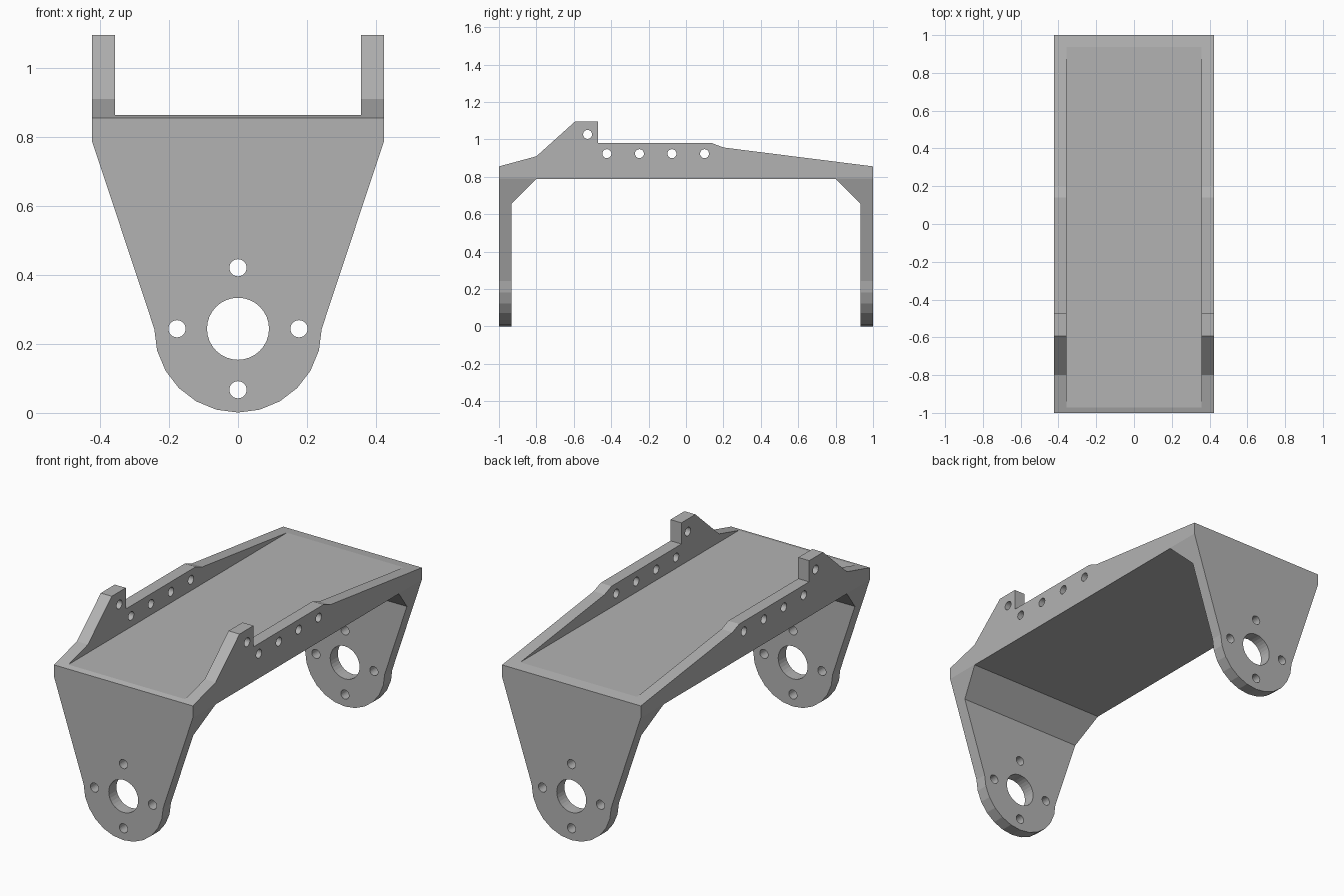
import bpy, bmesh
from math import sin, cos, radians, tau

if "Cube" in bpy.data.objects:
    bpy.data.objects.remove(bpy.data.objects["Cube"], do_unlink=True)

grey = bpy.data.materials.new("plain grey")
grey.use_nodes = True
grey.diffuse_color = (0.45, 0.45, 0.45, 1)
grey.node_tree.nodes["Principled BSDF"].inputs["Base Color"].default_value = grey.diffuse_color


def prism(name, outlines, axis, reach):
    """Extrude (across, z) outlines along x or y from -reach to +reach."""
    bm = bmesh.new()
    for outline in outlines:
        place = (lambda a, z: (-reach, a, z)) if axis == "x" else (lambda a, z: (a, -reach, z))
        face = bm.faces.new([bm.verts.new(place(a, z)) for a, z in outline])
        ext = bmesh.ops.extrude_face_region(bm, geom=[face], use_keep_orig=True)
        new = [v for v in ext["geom"] if isinstance(v, bmesh.types.BMVert)]
        move = (2 * reach, 0, 0) if axis == "x" else (0, 2 * reach, 0)
        bmesh.ops.translate(bm, verts=new, vec=move)
    bmesh.ops.recalc_face_normals(bm, faces=bm.faces)
    mesh = bpy.data.meshes.new(name)
    bm.to_mesh(mesh)
    bm.free()
    mesh.materials.append(grey)
    obj = bpy.data.objects.new(name, mesh)
    bpy.context.collection.objects.link(obj)
    return obj


def combine(body, tool, operation):
    """Apply a boolean to the body and discard the tool."""
    mod = body.modifiers.new(operation, "BOOLEAN")
    mod.object, mod.operation, mod.solver = tool, operation, "EXACT"
    bpy.context.view_layer.update()
    result = bpy.data.meshes.new_from_object(body.evaluated_get(bpy.context.evaluated_depsgraph_get()))
    body.modifiers.clear()
    body.data = result
    bpy.data.objects.remove(tool, do_unlink=True)


def circle(a, z, r, n=24):
    return [(a + r * cos(tau * i / n), z + r * sin(tau * i / n)) for i in range(n)]


WIDTH, HUB_Z, HUB_R, UNDER = 0.424, 0.244, 0.243, 0.788

# Side outline: rail tops, end legs and corner braces
rail_top = [(1, 0.856), (0.2, 0.957), (0.14, 0.98), (-0.47, 0.98),
            (-0.47, 1.097), (-0.592, 1.097), (-0.8, 0.91), (-1, 0.856)]
front_leg = [(-1, -0.1), (-0.933, -0.1), (-0.933, 0.655), (-0.8, UNDER)]
back_leg = [(-y, z) for y, z in reversed(front_leg)]
bracket = prism("bracket_body", [rail_top + front_leg + back_leg], "x", 0.6)

# End outline: straight rails, tapering sides and rounded foot
foot = [(HUB_R * cos(radians(a)), HUB_Z - HUB_R * sin(radians(a))) for a in range(0, 181, 15)]
end_outline = [(-WIDTH, 0.79), (-WIDTH, 1.3), (WIDTH, 1.3), (WIDTH, 0.79)] + foot
combine(bracket, prism("end_shape", [end_outline], "y", 1.2), "INTERSECT")

# Channel between the side rails
channel = [(-0.357, 0.864), (0.357, 0.864), (0.357, 1.4), (-0.357, 1.4)]
combine(bracket, prism("channel_cutter", [channel], "y", 1.3), "DIFFERENCE")

# Bearing hole and four bolt holes through both end plates
end_holes = [circle(0, HUB_Z, 0.09, 32)]
end_holes += [circle(dx * 0.177, HUB_Z + dz * 0.177, 0.025)
              for dx, dz in ((1, 0), (-1, 0), (0, 1), (0, -1))]
combine(bracket, prism("end_hole_cutter", end_holes, "y", 1.3), "DIFFERENCE")

# Row of holes and raised tab hole through both rails
rail_holes = [circle(-0.423 + 0.174 * i, 0.924, 0.024) for i in range(4)]
rail_holes.append(circle(-0.526, 1.027, 0.024))
combine(bracket, prism("rail_hole_cutter", rail_holes, "x", 0.8), "DIFFERENCE")
